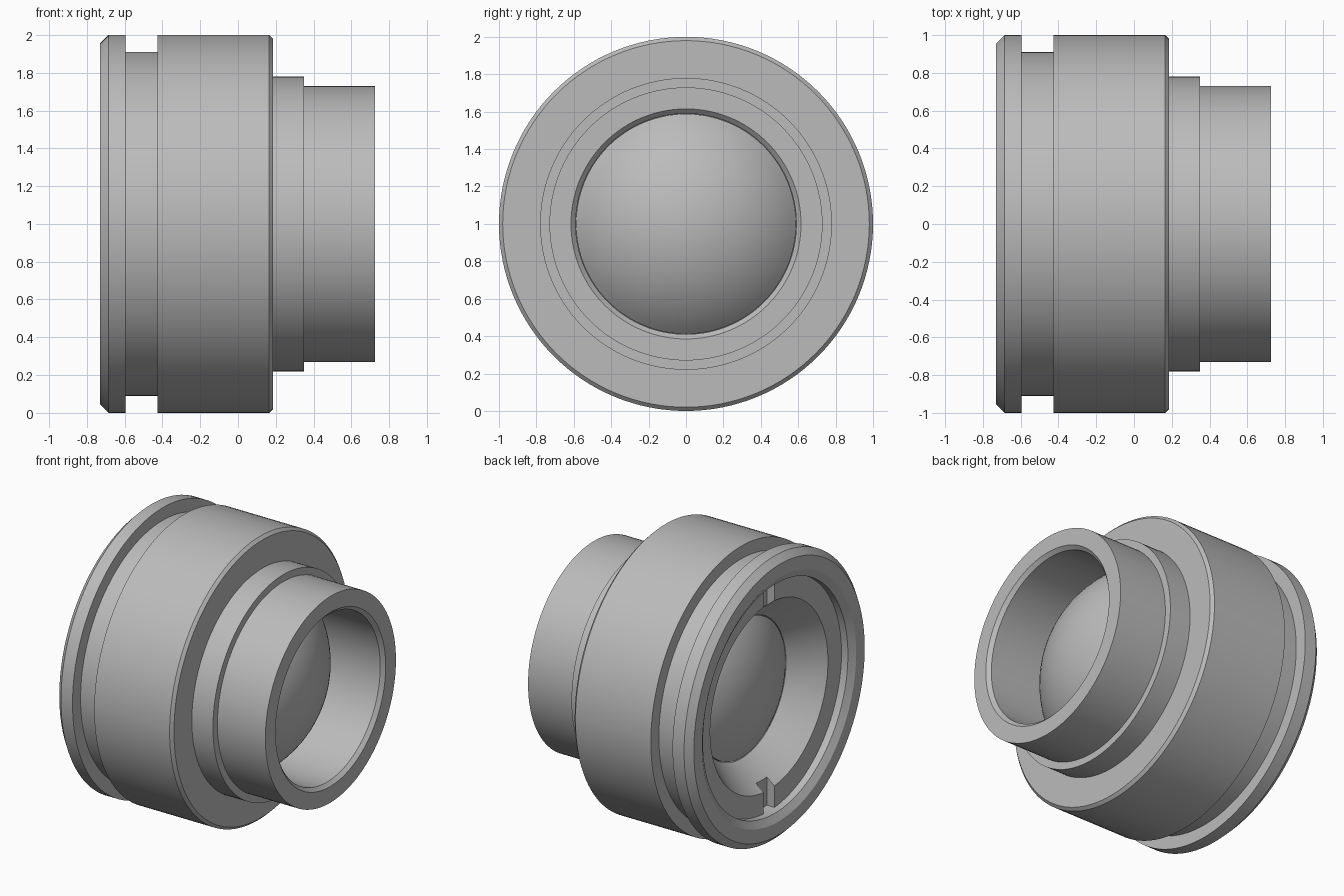
import bpy
import math
from math import cos, sin, pi, radians

SEGMENTS = 128
CENTRE_Z = 1.0

cube = bpy.data.objects.get("Cube")
if cube:
    bpy.data.objects.remove(cube, do_unlink=True)


def make_material(name, colour):
    mat = bpy.data.materials.new(name)
    mat.use_nodes = True
    mat.diffuse_color = colour
    mat.node_tree.nodes["Principled BSDF"].inputs["Base Color"].default_value = colour
    return mat


grey = make_material("plain grey", (0.5, 0.5, 0.5, 1))


def revolve(name, profile, closed=True):
    """Spin (x, radius) points about the x axis; zero radius makes a pole."""
    verts, faces, rings = [], [], []
    for x, r in profile:
        count = SEGMENTS if r > 0 else 1
        rings.append([len(verts) + i for i in range(count)])
        for i in range(count):
            a = 2 * pi * i / SEGMENTS
            verts.append((x, r * cos(a), r * sin(a)))
    pairs = list(zip(rings, rings[1:]))
    if closed:
        pairs.append((rings[-1], rings[0]))
    for a, b in pairs:
        for i in range(SEGMENTS):
            j = (i + 1) % SEGMENTS
            if len(a) == 1:
                faces.append((a[0], b[j], b[i]))
            elif len(b) == 1:
                faces.append((a[i], a[j], b[0]))
            else:
                faces.append((a[i], a[j], b[j], b[i]))
    mesh = bpy.data.meshes.new(name)
    mesh.from_pydata(verts, [], faces)
    mesh.materials.append(grey)
    obj = bpy.data.objects.new(name, mesh)
    bpy.context.collection.objects.link(obj)
    obj.location.z = CENTRE_Z
    # Consistent outward normals
    select(obj)
    bpy.ops.object.mode_set(mode="EDIT")
    bpy.ops.mesh.select_all(action="SELECT")
    bpy.ops.mesh.normals_make_consistent(inside=False)
    bpy.ops.object.mode_set(mode="OBJECT")
    return obj


def select(obj):
    bpy.ops.object.select_all(action="DESELECT")
    obj.select_set(True)
    bpy.context.view_layer.objects.active = obj


def smooth(obj):
    select(obj)
    bpy.ops.object.shade_smooth_by_angle(angle=radians(25))


def dome(edge_x, radius, bulge, steps=14):
    """Arc points from the pole to the rim; negative bulge faces -x."""
    sphere = (radius ** 2 + bulge ** 2) / (2 * abs(bulge))
    side = math.copysign(1, bulge)
    top = math.asin(radius / sphere)
    points = []
    for i in range(steps + 1):
        a = top * i / steps
        points.append((edge_x + bulge - side * sphere * (1 - cos(a)), sphere * sin(a)))
    return points


# Barrel: stepped outside, front bore, rear seat and conical rear opening
barrel = revolve("barrel", [
    (-0.73, 0.955), (-0.685, 1.0), (-0.595, 1.0), (-0.595, 0.91),
    (-0.425, 0.91), (-0.425, 1.0), (0.165, 1.0), (0.185, 0.98),
    (0.185, 0.78), (0.35, 0.78), (0.35, 0.73), (0.725, 0.73),
    (0.725, 0.615), (0.70, 0.59), (0.27, 0.59), (0.27, 0.57),
    (-0.42, 0.50), (-0.44, 0.49), (-0.59, 0.61), (-0.59, 0.81),
    (-0.70, 0.81), (-0.73, 0.86),
])
smooth(barrel)

# Retaining ring with two spanner slots
ring = revolve("retaining_ring", [
    (-0.65, 0.812), (-0.65, 0.658), (-0.588, 0.608), (-0.588, 0.812),
])
bpy.ops.mesh.primitive_cube_add(size=1, location=(-0.62, 0, CENTRE_Z))
cutter = bpy.context.object
cutter.name = "slot_cutter"
cutter.scale = (0.2, 0.12, 1.8)
cutter.hide_render = True
select(ring)
cut = ring.modifiers.new("slots", "BOOLEAN")
cut.operation = "DIFFERENCE"
cut.object = cutter
bpy.ops.object.modifier_apply(modifier=cut.name)
bpy.data.objects.remove(cutter, do_unlink=True)
smooth(ring)

# Lens: domed at both ends
front = dome(0.29, 0.588, 0.26)
rear = dome(-0.44, 0.485, -0.14)
lens = revolve("lens", front + rear[::-1], closed=False)
smooth(lens)
